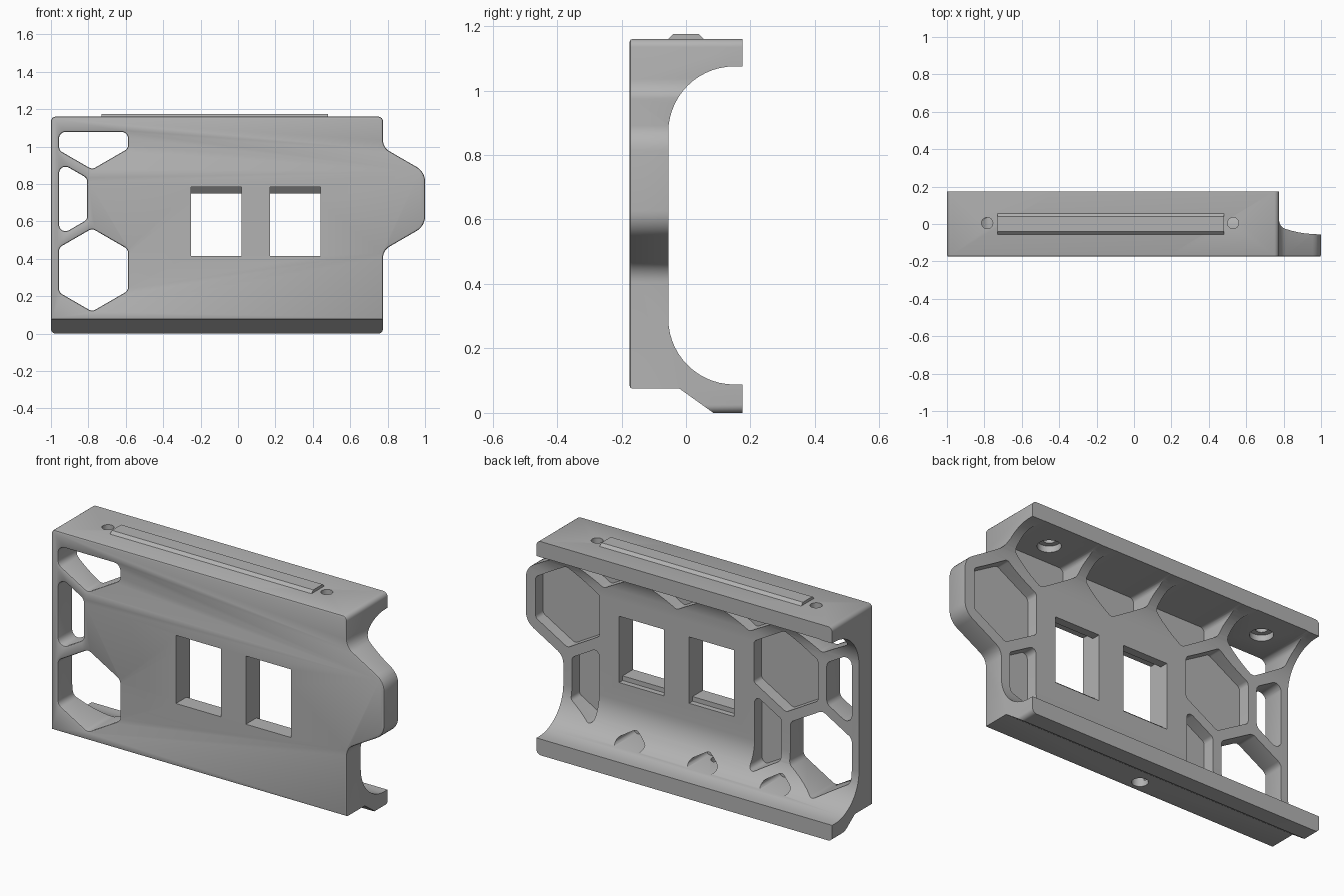
import bpy, bmesh, math
from mathutils import Vector

if "Cube" in bpy.data.objects:
    bpy.data.objects.remove(bpy.data.objects["Cube"])

grey = bpy.data.materials.new("plastic grey")
grey.diffuse_color = (0.45, 0.45, 0.45, 1)
grey.use_nodes = True
grey.node_tree.nodes["Principled BSDF"].inputs["Base Color"].default_value = grey.diffuse_color


def rounded(pts, radius, steps=6):
    """Round polygon corners; radius is one value or one per corner."""
    out, n = [], len(pts)
    for i in range(n):
        p, a, b = (Vector(pts[j % n]) for j in (i, i - 1, i + 1))
        r = radius[i] if isinstance(radius, (list, tuple)) else radius
        da, db = (a - p), (b - p)
        ang = da.angle(db)
        if r <= 0 or ang > 3.1:
            out.append(tuple(p))
            continue
        t = min(r / math.tan(ang / 2), 0.45 * da.length, 0.45 * db.length)
        r = t * math.tan(ang / 2)
        da.normalize()
        db.normalize()
        c = p + (da + db).normalized() * (r / math.sin(ang / 2))
        s, e = p + da * t - c, p + db * t - c
        sweep = s.angle(e)
        for k in range(steps + 1):
            f = k / steps
            v = (s * math.sin((1 - f) * sweep) + e * math.sin(f * sweep)) / math.sin(sweep)
            out.append(tuple(c + v))
    return out


def clip(pts, axis, limit, sign):
    """Keep the part of a polygon where sign * coordinate <= sign * limit."""
    out = []
    for i, b in enumerate(pts):
        a = pts[i - 1]
        ina, inb = (sign * (q[axis] - limit) <= 0 for q in (a, b))
        if ina != inb:
            f = (limit - a[axis]) / (b[axis] - a[axis])
            out.append((a[0] + f * (b[0] - a[0]), a[1] + f * (b[1] - a[1])))
        if inb:
            out.append(b)
    return out


def prism(name, pts, axis, lo, hi):
    """Extrude a 2D polygon along the given axis."""
    def place(p, d):
        return {"x": (d, p[0], p[1]), "y": (p[0], d, p[1]), "z": (p[0], p[1], d)}[axis]
    bm = bmesh.new()
    rings = [[bm.verts.new(place(p, d)) for p in pts] for d in (lo, hi)]
    for ring in rings:
        bm.faces.new(ring)
    n = len(pts)
    for i in range(n):
        j = (i + 1) % n
        bm.faces.new((rings[0][i], rings[0][j], rings[1][j], rings[1][i]))
    bmesh.ops.recalc_face_normals(bm, faces=bm.faces)
    mesh = bpy.data.meshes.new(name)
    bm.to_mesh(mesh)
    bm.free()
    mesh.materials.append(grey)
    ob = bpy.data.objects.new(name, mesh)
    bpy.context.collection.objects.link(ob)
    return ob


def combine(target, tool, operation="DIFFERENCE"):
    mod = target.modifiers.new("cut", "BOOLEAN")
    mod.operation, mod.solver, mod.object = operation, "EXACT", tool
    bpy.context.view_layer.objects.active = target
    bpy.ops.object.modifier_apply(modifier=mod.name)
    bpy.data.objects.remove(tool)


def box(x0, x1, z0, z1):
    return [(x0, z0), (x1, z0), (x1, z1), (x0, z1)]


def circle(x, y, r, n=32):
    return [(x + r * math.cos(2 * math.pi * i / n), y + r * math.sin(2 * math.pi * i / n))
            for i in range(n)]


def arc(cy, cz, r, a0, a1, n=14):
    return [(cy + r * math.cos(math.radians(a0 + (a1 - a0) * i / n)),
             cz + r * math.sin(math.radians(a0 + (a1 - a0) * i / n))) for i in range(n + 1)]


FRONT, FLOOR = -0.175, -0.12

# Bracket body: channel cross-section trimmed by the front outline with its ear
section = ([(FRONT, 0.075), (-0.02, 0.075), (0.085, 0), (0.175, 0), (0.175, 0.088)]
           + arc(0.15, 0.293, 0.205, 270, 180) + arc(0.15, 0.87, 0.205, 180, 90)
           + [(0.175, 1.075), (0.175, 1.16), (FRONT, 1.16)])
body = prism("bracket_body", section, "x", -1.1, 1.1)
outline = rounded([(-1, 0), (0.775, 0), (0.775, 0.445), (1, 0.575), (1, 0.865),
                   (0.775, 0.995), (0.775, 1.16), (-1, 1.16)],
                  [0.025, 0.025, 0.07, 0.09, 0.09, 0.07, 0.025, 0.025])
combine(body, prism("outline", outline, "y", -0.5, 0.5), "INTERSECT")

# Honeycomb grid
PITCH, ROW, HEX = 0.437, 0.38, 0.222


def hexagon(col, row):
    cx = -0.78 + PITCH * (col + (0.5 if row % 2 == 0 else 0))
    cz = 0.34 + ROW * (row - 1)
    return [(cx + HEX * math.sin(math.pi * k / 3), cz + HEX * math.cos(math.pi * k / 3))
            for k in range(6)]


# Open cells at the left end
for col, row in ((0, 1), (-1, 2), (0, 3)):
    cell = clip(clip(hexagon(col, row), 0, -0.957, -1), 1, 1.078, 1)
    combine(body, prism("open_cell", rounded(cell, 0.035), "y", -0.5, 0.5))

# Softened edge around the front face
bm = bmesh.new()
bm.from_mesh(body.data)
bmesh.ops.remove_doubles(bm, verts=bm.verts, dist=0.0002)
rim = [e for e in bm.edges if len(e.link_faces) == 2
       and all(abs(v.co.y - FRONT) < 1e-4 for v in e.verts)
       and e.calc_face_angle(0) > 0.5]
bmesh.ops.bevel(bm, geom=rim, offset=0.009, segments=2, profile=0.5,
                affect="EDGES", clamp_overlap=False)
bm.to_mesh(body.data)
bm.free()

# Blind cells on the back: middle row, clipped halves, top row and bottom scoops
pockets = [hexagon(0, 2), hexagon(3, 2),
           clip(hexagon(1, 1), 0, -0.373, 1), clip(hexagon(3, 1), 0, 0.56, -1)]
pockets += [clip(hexagon(c, 3), 1, 1.076, 1) for c in (1, 2, 3)]
pockets += [clip(hexagon(c, 0), 1, 0.105, -1) for c in (0, 1, 2)]
for cell in pockets:
    combine(body, prism("pocket", rounded(cell, 0.025), "y", FLOOR, 0.5))

# Socket windows with a sloped upper catch and a lower step at the back
for x0 in (-0.25, 0.17):
    x1 = x0 + 0.27
    combine(body, prism("window", box(x0, x1, 0.415, 0.75), "y", -0.5, 0.5))
    catch = [(-0.3, 0.70), (-0.3, 0.785), (-0.13, 0.785), (-0.10, 0.75), (-0.10, 0.70)]
    combine(body, prism("window_catch", catch, "x", x0, x1))
    combine(body, prism("window_step", box(x0, x1, 0.39, 0.5), "y", -0.085, 0.3))

# Screw holes: two countersunk in the top, one in the bottom
for x in (-0.785, 0.53):
    combine(body, prism("screw_hole", circle(x, 0.005, 0.03), "z", 1.0, 1.3))
    combine(body, prism("screw_recess", circle(x, 0.005, 0.058), "z", 1.03, 1.11))
combine(body, prism("bottom_hole", circle(-0.125, -0.105, 0.04), "z", -0.1, 0.14))

# Raised rail on the top, with chamfered long sides
rail = prism("top_rail", [(-0.055, 1.155), (0.055, 1.155), (0.055, 1.16), (0.04, 1.175),
                          (-0.04, 1.175), (-0.055, 1.16)], "x", -0.73, 0.48)

for ob in (body, rail):
    bpy.ops.object.select_all(action="DESELECT")
    ob.select_set(True)
    bpy.context.view_layer.objects.active = ob
    bpy.ops.object.shade_smooth_by_angle(angle=math.radians(30))
